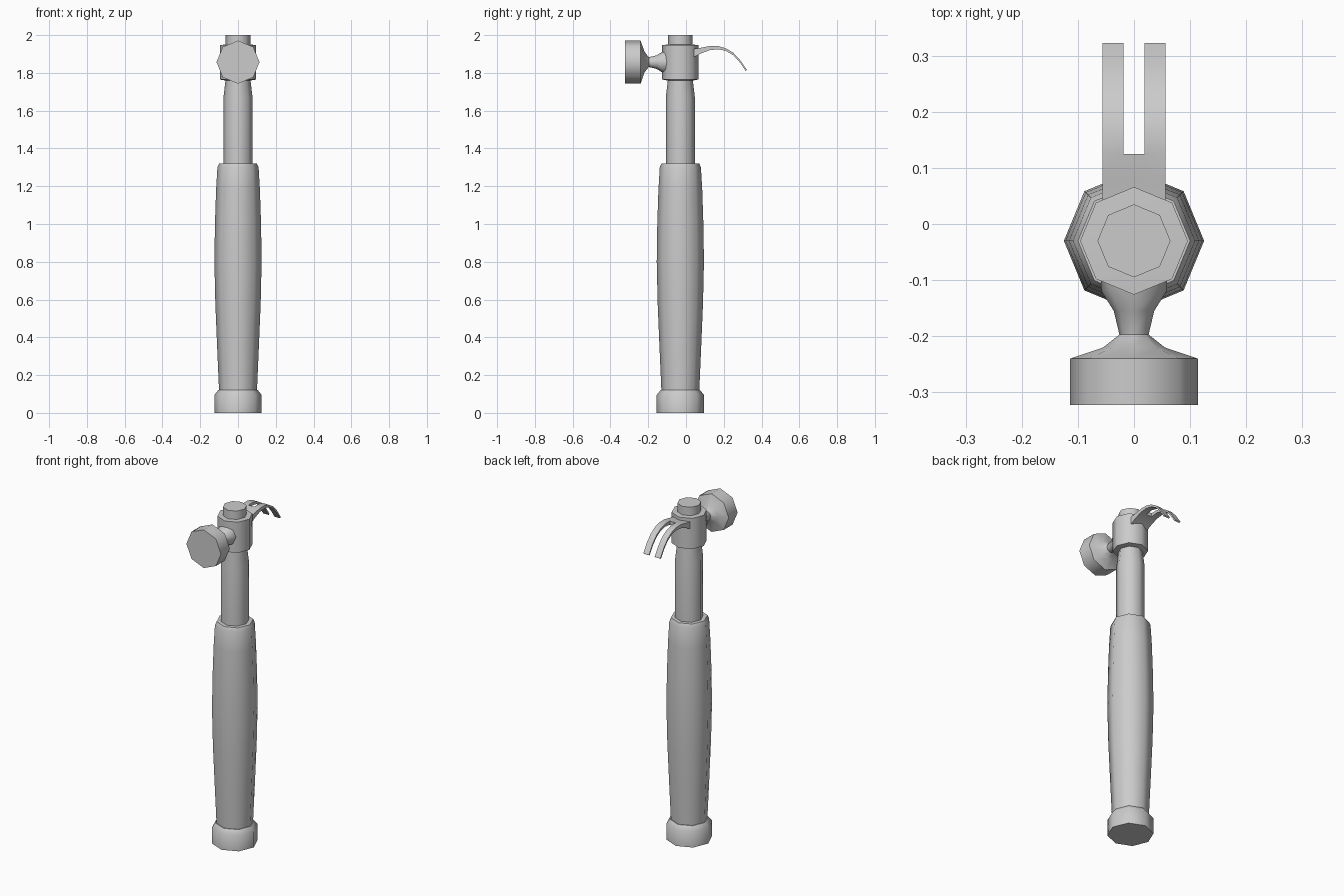
import bpy, bmesh, math
from mathutils import Matrix, Vector

default = bpy.data.objects.get("Cube")
if default:
    bpy.data.objects.remove(default)

AXIS_Y = -0.03   # handle axis
HEAD_Z = 1.857   # striker axis height

grey = bpy.data.materials.new("plain grey")
grey.use_nodes = True
COLOUR = (0.6, 0.6, 0.6, 1)
grey.diffuse_color = COLOUR
grey.node_tree.nodes["Principled BSDF"].inputs["Base Color"].default_value = COLOUR


def finish(name, bm, angle):
    bmesh.ops.recalc_face_normals(bm, faces=bm.faces)
    mesh = bpy.data.meshes.new(name)
    bm.to_mesh(mesh)
    bm.free()
    obj = bpy.data.objects.new(name, mesh)
    bpy.context.collection.objects.link(obj)
    mesh.materials.append(grey)
    bpy.ops.object.select_all(action='DESELECT')
    obj.select_set(True)
    bpy.context.view_layer.objects.active = obj
    bpy.ops.object.shade_smooth_by_angle(angle=math.radians(angle))
    return obj


def lathe(name, profile, matrix, angle=50, sides=8):
    """Closed eight-sided turning of (radius, height) pairs."""
    bm = bmesh.new()
    rings = []
    for r, h in profile:
        rings.append([bm.verts.new((r * math.cos(i * math.tau / sides),
                                    r * math.sin(i * math.tau / sides), h))
                      for i in range(sides)])
    for a, b in zip(rings, rings[1:]):
        for i in range(sides):
            j = (i + 1) % sides
            bm.faces.new((a[i], a[j], b[j], b[i]))
    bm.faces.new(rings[0])
    bm.faces.new(rings[-1])
    bm.transform(matrix)
    return finish(name, bm, angle)


# Handle parts and the socket, stacked on one upright axis
upright = Matrix.Translation((0, AXIS_Y, 0))
lathe("end_cap", [(0.125, 0), (0.125, 0.095), (0.105, 0.12)], upright)
lathe("grip", [(0.1, 0.11), (0.11, 0.34), (0.12, 0.58), (0.125, 0.8), (0.122, 1.0),
               (0.116, 1.18), (0.109, 1.3), (0.1, 1.32)], upright)
lathe("shaft", [(0.077, 1.31), (0.077, 1.67), (0.065, 1.77), (0.065, 2.0)], upright)
lathe("socket", [(0.07, 1.76), (0.096, 1.765), (0.096, 1.948), (0.06, 1.95)], upright)

# Striker and neck, turned about the front-to-back axis
forward = Matrix.Translation((0, 0, HEAD_Z)) @ Matrix.Rotation(math.pi / 2, 4, 'X')
lathe("striker", [(0.06, 0.09), (0.058, 0.12), (0.036, 0.155), (0.026, 0.197),
                  (0.055, 0.22), (0.114, 0.24), (0.114, 0.323)], forward)

# Claw: a tapering, curved strip that splits into two prongs
UPPER = [(0.03, 1.925), (0.08, 1.933), (0.125, 1.942), (0.17, 1.942), (0.21, 1.931),
         (0.25, 1.907), (0.285, 1.87), (0.323, 1.815)]
LOWER = [(0.03, 1.878), (0.08, 1.903), (0.125, 1.92), (0.17, 1.925), (0.21, 1.917),
         (0.25, 1.894), (0.282, 1.86), (0.316, 1.81)]
SPLIT = 2        # section where the notch begins
bm = bmesh.new()
for x0, x1, first, last in ((-0.056, -0.019, 0, 7), (-0.019, 0.019, 0, SPLIT),
                            (0.019, 0.056, 0, 7)):
    outline = UPPER[first:last + 1] + LOWER[first:last + 1][::-1]
    n = last - first + 1
    near = [bm.verts.new((x0, y, z)) for y, z in outline]
    far = [bm.verts.new((x1, y, z)) for y, z in outline]
    size = len(outline)
    for i in range(size):
        j = (i + 1) % size
        bm.faces.new((near[i], near[j], far[j], far[i]))
    for side in (near, far):
        for i in range(n - 1):
            bm.faces.new((side[i], side[i + 1], side[size - 2 - i], side[size - 1 - i]))
# Weld the three strips and drop the hidden walls between them
bmesh.ops.remove_doubles(bm, verts=bm.verts, dist=0.0001)
inner = [f for f in bm.faces
         if abs(abs(f.calc_center_median().x) - 0.019) < 0.001
         and f.calc_center_median().y < UPPER[SPLIT][0]]
bmesh.ops.delete(bm, geom=inner, context='FACES_ONLY')
finish("claw", bm, 40)
